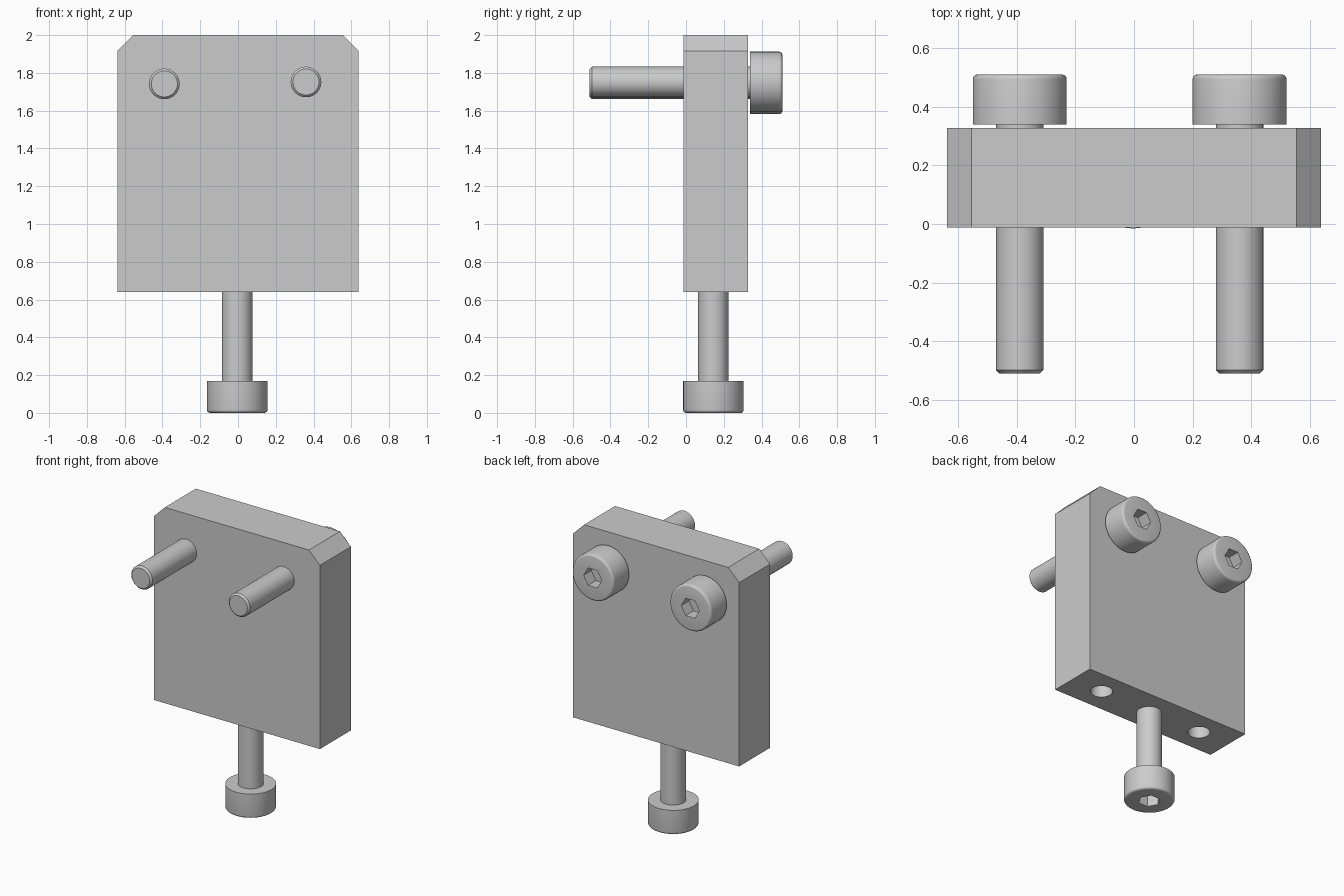
import bpy, bmesh, math
from mathutils import Matrix, Vector

cube = bpy.data.objects.get("Cube")
if cube:
    bpy.data.objects.remove(cube, do_unlink=True)

GREY = (0.6, 0.6, 0.6, 1)
steel = bpy.data.materials.new("steel_grey")
steel.use_nodes = True
steel.diffuse_color = GREY
steel.node_tree.nodes["Principled BSDF"].inputs["Base Color"].default_value = GREY


def make_object(name, bm):
    bmesh.ops.recalc_face_normals(bm, faces=bm.faces)
    mesh = bpy.data.meshes.new(name)
    bm.to_mesh(mesh)
    bm.free()
    mesh.materials.append(steel)
    obj = bpy.data.objects.new(name, mesh)
    bpy.context.collection.objects.link(obj)
    return obj


def select(obj):
    bpy.ops.object.select_all(action='DESELECT')
    obj.select_set(True)
    bpy.context.view_layer.objects.active = obj


def cut(obj, radius, sides, centre, depth, turn=0):
    """Cut a prism-shaped pocket along the local z axis."""
    bm = bmesh.new()
    bmesh.ops.create_cone(bm, cap_ends=True, segments=sides, radius1=radius,
                          radius2=radius, depth=depth,
                          matrix=Matrix.Translation(centre) @ Matrix.Rotation(turn, 4, 'Z'))
    cutter = make_object("pocket_cutter", bm)
    cutter.matrix_world = obj.matrix_world
    cutter.hide_render = True
    mod = obj.modifiers.new("pocket", 'BOOLEAN')
    mod.operation, mod.solver, mod.object = 'DIFFERENCE', 'EXACT', cutter
    select(obj)
    bpy.ops.object.modifier_apply(modifier=mod.name)
    bpy.data.objects.remove(cutter, do_unlink=True)


def smooth(obj):
    select(obj)
    bpy.ops.object.shade_smooth_by_angle(angle=math.radians(28))


def lathe(profile, sides=64):
    """Revolve (radius, z) points about z and close both ends."""
    bm = bmesh.new()
    rings = [[bm.verts.new((r * math.cos(math.tau * i / sides),
                            r * math.sin(math.tau * i / sides), z))
              for i in range(sides)] for r, z in profile]
    for a, b in zip(rings, rings[1:]):
        for i in range(sides):
            j = (i + 1) % sides
            bm.faces.new((a[i], a[j], b[j], b[i]))
    bm.faces.new(rings[0])
    bm.faces.new(rings[-1])
    return bm


SHAFT_R, HEAD_R, HEAD_H, LENGTH = 0.081, 0.16, 0.17, 0.85
TIP, FILLET = 0.012, 0.016


def bolt(name, location, angle):
    # shaft with chamfered tip, head with rounded outer rim
    rim = [(HEAD_R - FILLET + FILLET * math.cos(t * math.pi / 8),
            HEAD_H - FILLET + FILLET * math.sin(t * math.pi / 8)) for t in range(5)]
    obj = make_object(name, lathe([(SHAFT_R - TIP, -LENGTH), (SHAFT_R, TIP - LENGTH),
                                   (SHAFT_R, 0), (HEAD_R, 0)] + rim))
    # hexagonal key socket
    cut(obj, 0.07, 6, Vector((0, 0, HEAD_H)), 0.17, math.pi / 2)
    obj.location = location
    obj.rotation_euler.x = angle
    smooth(obj)


# Block with chamfered upper corners
W, BOTTOM, TOP, CHAMFER = 0.638, 0.64, 2.0, 0.084
FRONT, BACK = -0.012, 0.328
outline = [(-W, BOTTOM), (W, BOTTOM), (W, TOP - CHAMFER), (W - CHAMFER, TOP),
           (CHAMFER - W, TOP), (-W, TOP - CHAMFER)]
bm = bmesh.new()
face = bm.faces.new([bm.verts.new((x, FRONT, z)) for x, z in outline])
extruded = bmesh.ops.extrude_face_region(bm, geom=[face])
bmesh.ops.translate(bm, vec=(0, BACK - FRONT, 0),
                    verts=[v for v in extruded["geom"] if isinstance(v, bmesh.types.BMVert)])
block = make_object("block", bm)

# Blind holes in the underside
for x in (-0.4, 0.4):
    cut(block, 0.07, 48, Vector((x, 0.158, BOTTOM)), 1.0)
smooth(block)

# Two clamping bolts through the block and one from below
bolt("right_bolt", (-0.39, 0.34, 1.742), -math.pi / 2)
bolt("left_bolt", (0.36, 0.34, 1.752), -math.pi / 2)
bolt("lower_bolt", (-0.004, 0.145, HEAD_H), math.pi)
